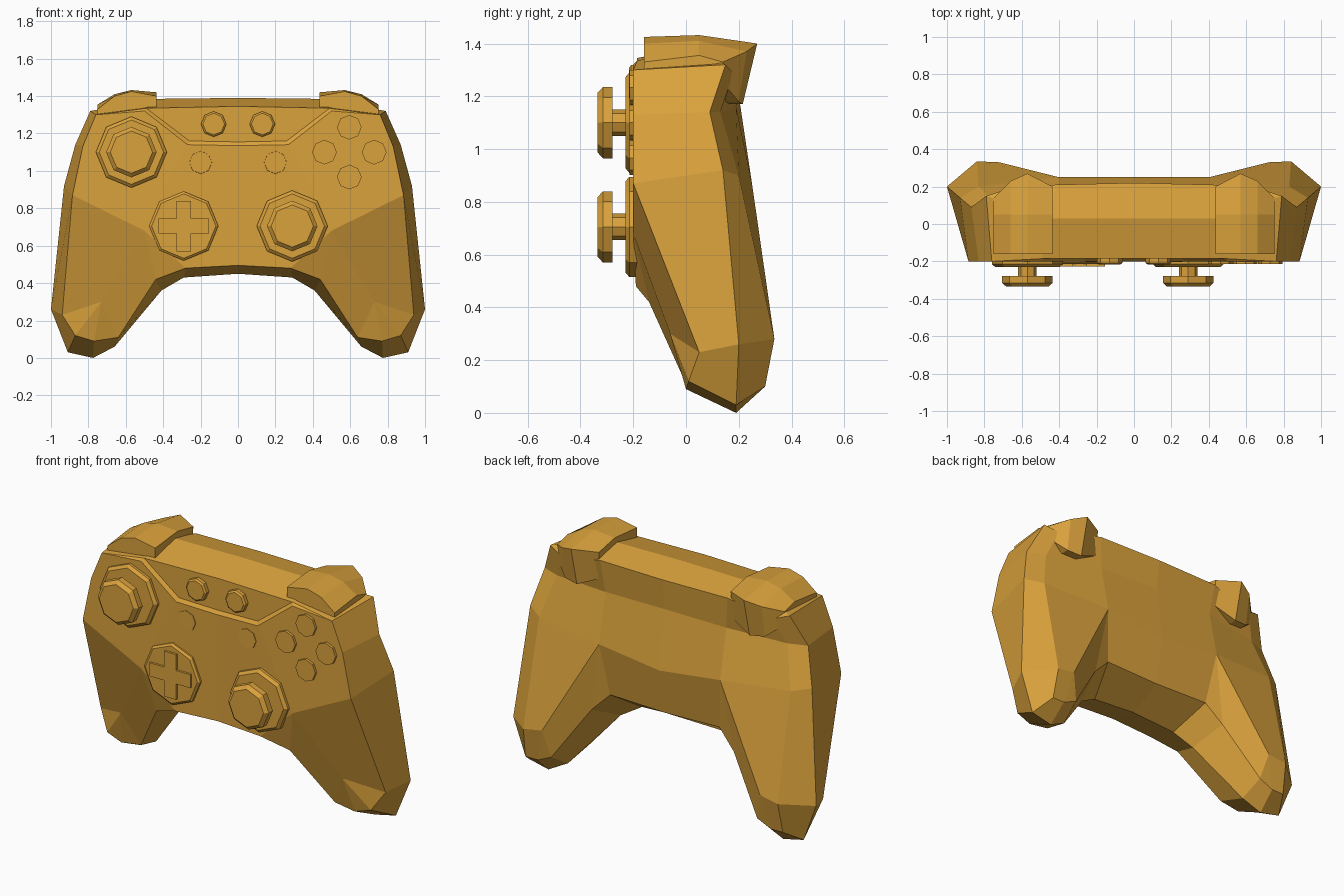
import bpy
import bmesh
from math import sin, cos, pi

default_cube = bpy.data.objects.get("Cube")
if default_cube:
    bpy.data.objects.remove(default_cube, do_unlink=True)

# Single amber plastic material
AMBER = (0.70, 0.36, 0.045, 1.0)
amber = bpy.data.materials.new("amber_plastic")
amber.use_nodes = True
amber.diffuse_color = AMBER
shader = amber.node_tree.nodes["Principled BSDF"]
shader.inputs["Base Color"].default_value = AMBER
shader.inputs["Roughness"].default_value = 0.6


def make_object(name, points, faces, mirror=False):
    """Flat-shaded mesh object, optionally mirrored across x."""
    bm = bmesh.new()
    verts = [bm.verts.new(point) for point in points]
    for face in faces:
        bm.faces.new([verts[i] for i in face])
    bmesh.ops.recalc_face_normals(bm, faces=bm.faces[:])
    mesh = bpy.data.meshes.new(name)
    bm.to_mesh(mesh)
    bm.free()
    mesh.materials.append(amber)
    obj = bpy.data.objects.new(name, mesh)
    bpy.context.collection.objects.link(obj)
    if mirror:
        modifier = obj.modifiers.new("mirror_halves", "MIRROR")
        modifier.use_clip = True
        modifier.merge_threshold = 0.001


def loft(name, sections, mirror=False):
    """Skin a row of equal closed sections and cap both ends."""
    count = len(sections[0])
    points = [point for section in sections for point in section]
    faces = [list(range(count)), list(range(len(points) - count, len(points)))]
    for row in range(len(sections) - 1):
        start = row * count
        for i in range(count):
            j = (i + 1) % count
            faces.append((start + i, start + j, start + count + j, start + count + i))
    make_object(name, points, faces, mirror)


def turned(name, x, z, profile, sides=8):
    """Round part along y from (radius, y) pairs."""
    angles = [2 * pi * i / sides for i in range(sides)]
    loft(name, [[(x + radius * sin(a), y, z + radius * cos(a)) for a in angles]
                for radius, y in profile])


# Body half: outlines run from the top centre, round the grip, to the bottom centre
front = [(0, -.185, 1.345), (.49, -.185, 1.335), (.76, -.2, 1.3), (.83, -.2, 1.13),
         (.885, -.2, .87), (.94, .05, .23), (.87, .01, .12), (.77, 0, .09),
         (.64, 0, .11), (.44, -.14, .42), (.28, -.19, .48), (0, -.19, .495)]
middle = [(0, .03, 1.39), (.45, .03, 1.385), (.79, .15, 1.32), (.87, .09, 1.14),
          (.93, .14, .92), (1, .2, .26), (.91, .19, .03), (.775, .19, 0),
          (.66, .17, .06), (.41, .03, .36), (.29, 0, .43), (0, 0, .45)]
back = [(0, .22, 1.35), (.42, .21, 1.35), (.7, .18, 1.29), (.76, .13, 1.14),
        (.83, .2, .9), (.84, .335, .28), (.85, .3, .1), (.77, .3, .1),
        (.68, .3, .14), (.47, .22, .45), (.36, .2, .56), (0, .2, .55)]
extra = {
    "ledge_mid": (0, -.2, 1.135), "ledge_bend": (.27, -.2, 1.14), "ledge_end": (.5, -.2, 1.32),
    "panel_mid": (0, -.185, 1.155), "panel_bend": (.26, -.185, 1.16),
    "palm": (.5, -.2, .68), "grip_front": (.73, -.06, .3),
    "back_top": (0, .205, 1.17), "back_shoulder": (.4, .19, 1.16),
    "back_low": (0, .25, .82), "back_palm": (.4, .25, .87), "grip_back": (.72, .33, .3),
}
size = len(front)
index = {name: 3 * size + i for i, name in enumerate(extra)}
for i in range(size):
    index[f"f{i}"] = i
    index[f"b{i}"] = 2 * size + i

body_faces = []
for ring in (0, size):
    for i in range(ring, ring + size - 1):
        body_faces.append((i, i + 1, i + 1 + size, i + size))

# Front plate with its recessed top panel, then the front of the grip
front_patches = [
    "f0 f1 panel_bend panel_mid",
    "panel_mid panel_bend ledge_bend ledge_mid",
    "panel_bend f1 ledge_end ledge_bend",
    "f1 f2 ledge_end",
    "ledge_mid ledge_bend palm f10 f11",
    "ledge_bend ledge_end f2 f3 f4 palm",
    "palm f4 f5 grip_front",
    "grip_front f5 f6",
    "grip_front f6 f7",
    "grip_front f7 f8",
    "palm grip_front f8 f9",
    "palm f9 f10",
]
# Back shell, then the back of the grip
back_patches = [
    "b0 b1 back_shoulder back_top",
    "b1 b2 b3 back_shoulder",
    "back_shoulder b3 b4 back_palm",
    "back_top back_shoulder back_palm back_low",
    "back_low back_palm b10 b11",
    "back_palm b9 b10",
    "back_palm b4 b5 grip_back",
    "back_palm grip_back b8 b9",
    "grip_back b5 b6 b7",
    "grip_back b7 b8",
]
for patch in front_patches + back_patches:
    body_faces.append([index[corner] for corner in patch.split()])
make_object("body", front + middle + back + list(extra.values()), body_faces, mirror=True)

# Shoulder triggers: side profiles at increasing x
trigger_profiles = {
    .435: [(-.16, 1.32), (-.16, 1.4), (.05, 1.42), (.2, 1.39), (.19, 1.23), (.14, 1.23)],
    .57: [(-.16, 1.32), (-.16, 1.425), (.05, 1.432), (.27, 1.4), (.215, 1.17), (.15, 1.17)],
    .66: [(-.16, 1.31), (-.16, 1.4), (.05, 1.41), (.23, 1.37), (.2, 1.18), (.14, 1.18)],
    .75: [(-.16, 1.3), (-.16, 1.33), (.05, 1.355), (.14, 1.33), (.14, 1.25), (.1, 1.25)],
}
loft("triggers",
     [[(x, y, z) for y, z in profile] for x, profile in trigger_profiles.items()],
     mirror=True)

# Thumbsticks: octagonal base, stem and cap with a chamfered front
for side, x, z in (("right", -.57, 1.1), ("left", .29, .705)):
    turned(side + "_stick_base", x, z, [(.19, -.18), (.19, -.215), (.172, -.23)])
    turned(side + "_stick_stem", x, z, [(.05, -.2), (.05, -.29)])
    turned(side + "_stick_cap", x, z,
           [(.135, -.278), (.135, -.315), (.113, -.335)])

# Direction pad: octagonal plate with a raised cross
pad_x, pad_z = -.29, .705
turned("direction_pad_base", pad_x, pad_z, [(.185, -.18), (.185, -.205), (.172, -.215)])
arm, reach = .04, .135
quarter = [(arm, reach), (arm, arm), (reach, arm)]
outline = []
for turn in range(4):
    outline += quarter
    quarter = [(v, -u) for u, v in quarter]
loft("direction_pad_cross",
     [[(pad_x + u, y, pad_z + v) for u, v in outline] for y in (-.2, -.228)])

# Four action buttons in a diamond
for step, name in enumerate(("upper", "outer", "lower", "inner")):
    angle = step * pi / 2
    turned(name + "_action_button", .595 + .133 * sin(angle), 1.1 + .133 * cos(angle),
           [(.066, -.18), (.066, -.215)])

# Panel buttons and low centre buttons
for side, sign in (("left", 1), ("right", -1)):
    turned(side + "_panel_button", sign * .13, 1.25, [(.068, -.17), (.068, -.208), (.058, -.216)])
    turned(side + "_centre_button", sign * .2, 1.045, [(.064, -.18), (.06, -.203)])
